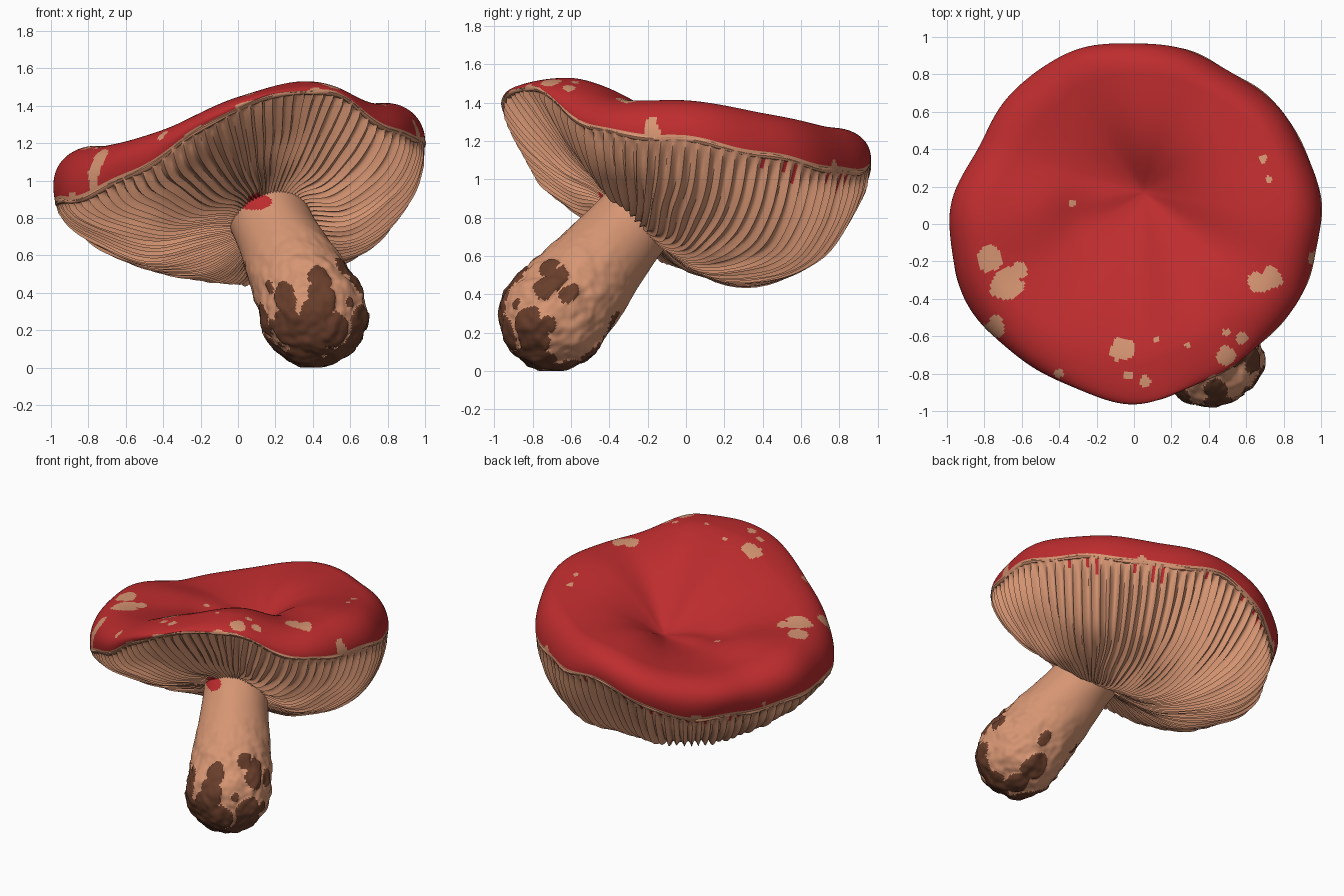
import bpy, bmesh, math
from math import sin, cos, pi
from mathutils import Vector, noise

if "Cube" in bpy.data.objects:
    bpy.data.objects.remove(bpy.data.objects["Cube"])


def material(name, rgb):
    m = bpy.data.materials.new(name)
    m.diffuse_color = (*rgb, 1)
    m.use_nodes = True
    m.node_tree.nodes["Principled BSDF"].inputs["Base Color"].default_value = m.diffuse_color
    return m


RED = material("cap red", (0.51, 0.025, 0.027))
TAN = material("flesh tan", (0.67, 0.30, 0.17))
BROWN = material("bark brown", (0.14, 0.048, 0.024))


def interp(xs, ys, x):
    """Smooth curve through uneven points."""
    n = len(xs)
    k = max(i for i in range(n - 1) if i == 0 or xs[i] <= x)

    def slope(i):
        a, b = max(i - 1, 0), min(i + 1, n - 1)
        return (ys[b] - ys[a]) / (xs[b] - xs[a])
    w = xs[k + 1] - xs[k]
    t = (x - xs[k]) / w
    return ((2*t**3 - 3*t*t + 1) * ys[k] + (t**3 - 2*t*t + t) * w * slope(k)
            + (3*t*t - 2*t**3) * ys[k + 1] + (t**3 - t*t) * w * slope(k + 1))


def around(vals, a):
    """Smooth closed loop through twelve values, 30 degrees apart."""
    ext = vals[-2:] + vals + vals[:3]
    return interp(list(range(-2, 15)), ext, (a % (2 * pi)) / (pi / 6))


def grid(name, rows, mats, colour=None, displace=None, close=False, angle=45):
    """Surface through rings of points, coloured face by face."""
    bm = bmesh.new()
    vs = [[bm.verts.new(p) for p in row] for row in rows]
    n, m = len(rows), len(rows[0])
    for i in range(n if close else n - 1):
        for j in range(m):
            i2, j2 = (i + 1) % n, (j + 1) % m
            f = bm.faces.new((vs[i][j], vs[i][j2], vs[i2][j2], vs[i2][j]))
            f.smooth = True
            if colour:
                f.material_index = colour(f.calc_center_median(), i, j)
    if displace:
        bm.normal_update()
        moves = [(v, v.normal * displace(v.co, i, j))
                 for i, row in enumerate(vs) for j, v in enumerate(row)]
        for v, d in moves:
            v.co += d
            v.co.z = max(v.co.z, 0)
    bmesh.ops.remove_doubles(bm, verts=bm.verts, dist=1e-5)
    me = bpy.data.meshes.new(name)
    bm.to_mesh(me)
    bm.free()
    for mt in mats:
        me.materials.append(mt)
    ob = bpy.data.objects.new(name, me)
    bpy.context.collection.objects.link(ob)
    bpy.ops.object.select_all(action='DESELECT')
    ob.select_set(True)
    bpy.context.view_layer.objects.active = ob
    bpy.ops.object.shade_smooth_by_angle(angle=math.radians(angle))
    return ob


# Wavy rim of the cap, values from +x counter-clockwise
RIM_R = [1.0, 1.0, .97, .97, .95, .90, .98, .98, .92, .955, .92, .96]
RIM_Z = [1.21, 1.11, 1.04, 1.06, .88, .85, .89, .91, 1.10, 1.39, 1.48, 1.27]
SHOULDER = [1.41, 1.34, 1.28, 1.25, 1.14, 1.11, 1.18, 1.19, 1.28, 1.45, 1.53, 1.42]


def rim(a):
    r = around(RIM_R, a) + .006 * sin(11 * a) - .003
    return Vector((r * cos(a), r * sin(a), around(RIM_Z, a) + .008 * sin(13 * a + 1)))


# Cap top: a funnel in the middle, rolling over a shoulder to the rim
SPOTS = [(-.77, -.19, .07), (-.68, -.32, .085), (-.61, -.25, .045), (-.74, -.55, .055),
         (.66, -.31, .055), (.73, -.29, .06), (-.06, -.67, .065), (-.03, -.81, .025),
         (.06, -.84, .03), (.12, -.62, .015), (.29, -.65, .016), (.49, -.58, .02),
         (.49, -.70, .05), (.58, -.61, .03), (-.40, -.80, .025), (-.33, .11, .022),
         (.69, .35, .022), (.72, .24, .018), (.97, -.18, .04)]
N = 420
DIP = Vector((.05, .17, 1.09))
ROLL, FLAT = 22, 66


def cap_point(a, i):
    edge, top = rim(a), around(SHOULDER, a)
    if i <= ROLL:
        v = (1 - i / ROLL) * pi / 2
        # the edge curls under at the back left and a little at the front left
        curl = .08 * max(0, cos(a - 2.4))**3 + .035 * max(0, cos(a - 4.3))**4
        s, z = .8 + .2 * sin(v) + curl * sin(2 * v), edge.z + (top - edge.z) * cos(v)
    else:
        s = .8 * (1 - (i - ROLL) / FLAT)
        k = s / .8
        g = 1.15 * k * k / (k + .15)
        z = DIP.z + (top - DIP.z) * (1 - (1 - g)**(2.3 + .8 * sin(a)))
    p = DIP.lerp(edge, s)
    z -= .035 * math.exp(-((p.x + .30)**2 + (p.y - .06)**2) / .02)
    return Vector((p.x, p.y, z))


def cap_colour(c, i, j):
    ragged = noise.noise(c * 6 + Vector((3, 1, 0)))
    limit = .42 if c.y < 0 else .5
    if i < 1 + 22 * max(0, ragged - limit):
        return 1
    wob = 1 + .3 * noise.noise(c * 18)
    return int(any(math.hypot(c.x - x, c.y - y) < r * wob for x, y, r in SPOTS))


angles = [2 * pi * j / N for j in range(N)]
grid("cap_top", [[cap_point(a, i) for a in angles] for i in range(ROLL + FLAT + 1)],
     [RED, TAN], cap_colour)

# Thin lip tucked along the rim
lip = []
for a in angles:
    c, out = rim(a), Vector((cos(a), sin(a), 0))
    w = .015 + .003 * sin(17 * a)
    lip.append([c + out * (w * cos(b) - .013) + Vector((0, 0, w * sin(b) - .005))
                for b in (k * pi / 4 for k in range(8))])
grid("cap_lip", lip, [TAN], close=True)

# Gilled underside: a bowl, deep behind the stem and lifted at the front
STEPS = [0, .3, .55, .8, .93, 1]
BOWL = [[.70, .58, .51, .49, .51, .55, .64, .75, .84, .94, .96, .88],
        [.70, .57, .49, .465, .475, .52, .58, .72, .85, 1.04, 1.10, .90],
        [.86, .67, .58, .64, .57, .58, .69, .78, .94, 1.20, 1.30, 1.02],
        [1.0, .86, .78, .87, .72, .70, .78, .84, 1.00, 1.31, 1.42, 1.14]]
ROOT = Vector((.15, -.25, .76))
GILLS, PER, RINGS = 96, 6, 32
M = GILLS * PER
columns = []
for j in range(M):
    a = 2 * pi * j / M
    edge = rim(a)
    zs = [ROOT.z] + [around(b, a) for b in BOWL] + [edge.z]
    col = []
    for i in range(RINGS + 1):
        s = sin(i / RINGS * pi / 2)
        # gills wander a little on their way in
        b = a + .05 * noise.noise(Vector((cos(a) * 4, sin(a) * 4, s * 3))) * sin(pi * s)
        p = ROOT.lerp(rim(b), s)
        p.z = interp(STEPS, zs, s)
        col.append(p)
    columns.append(col)


def gill_height(co, i, j):
    s = sin(i / RINGS * pi / 2)
    wave = 1 - 2 * abs(sin(pi * j / PER))
    vary = 1 + .7 * noise.noise(Vector((j // PER * 1.7, s * 3, 0)))
    return .018 * wave * vary * min(1, s * 1.4) * min(1, (1 - s) / .03)


def gill_colour(c, i, j):
    g = noise.noise(Vector((j // PER * 2.3, .4, 5.3)))
    back = 20 < j * 360 / M < 165 and g > .06
    streak = j % PER in (2, 3) and back and RINGS - 4 - int(g > .3) <= i < RINGS - 2
    by_stem = (c - Vector((.09, -.45, .90))).length < .04
    return int(streak or by_stem)


grid("gills", [[col[i] for col in columns] for i in range(RINGS + 1)],
     [TAN, RED], gill_colour, gill_height, angle=50)

# Leaning stem with a swollen, warty foot
FOOT, HEAD = Vector((.41, -.69, .285)), Vector((.08, -.10, .98))
axis = (HEAD - FOOT).normalized()
side = axis.orthogonal().normalized()
over = axis.cross(side)
LENGTH = (HEAD - FOOT).length
R = .28
profile = [(-R * cos(k * pi / 72), R * sin(k * pi / 72)) for k in range(36)]
for k in range(91):
    h = LENGTH * k / 90
    profile.append((h, interp([0, .25, .45, .65, .97], [R, .26, .235, .215, .22], h)))
S = 180


def patch(co):
    """How far a spot of the foot lies inside one of its oval dark patches."""
    q = co - FOOT
    h = q.dot(axis)
    q = (q - axis * h * .35) * 6.5 + Vector((4, 2, 7))
    dist, cells = noise.voronoi(q)
    size = .42 - (.9 * h if h > 0 else 1.0 * h)
    return size + .2 * noise.noise(cells[0] * 3.1) - dist[0] + .08 * noise.noise(q * 3)


def stem_bumps(co, i, j):
    h = (co - FOOT).dot(axis)
    fade = max(0, min(1, (.5 - h) / .4))
    rough = .016 * noise.noise(co * 11) + .008 * noise.noise(co * 24)
    return fade * (rough + (.008 if patch(co) > 0 else 0)) + .004 * noise.noise(co * 6)


def stem_colour(c, i, j):
    stain = Vector(((c.x - .09) * .8, (c.y + .44) * .6, (c.z - .885) * 1.7))
    if stain.length < .075:
        return 2
    return int((c - FOOT).dot(axis) < .45 and patch(c) > 0)


rows = [[FOOT + axis * h + (side * cos(b) + over * sin(b)) * r
         for b in (2 * pi * j / S for j in range(S))] for h, r in profile]
grid("stem", rows, [TAN, BROWN, RED], stem_colour, stem_bumps, angle=60)
